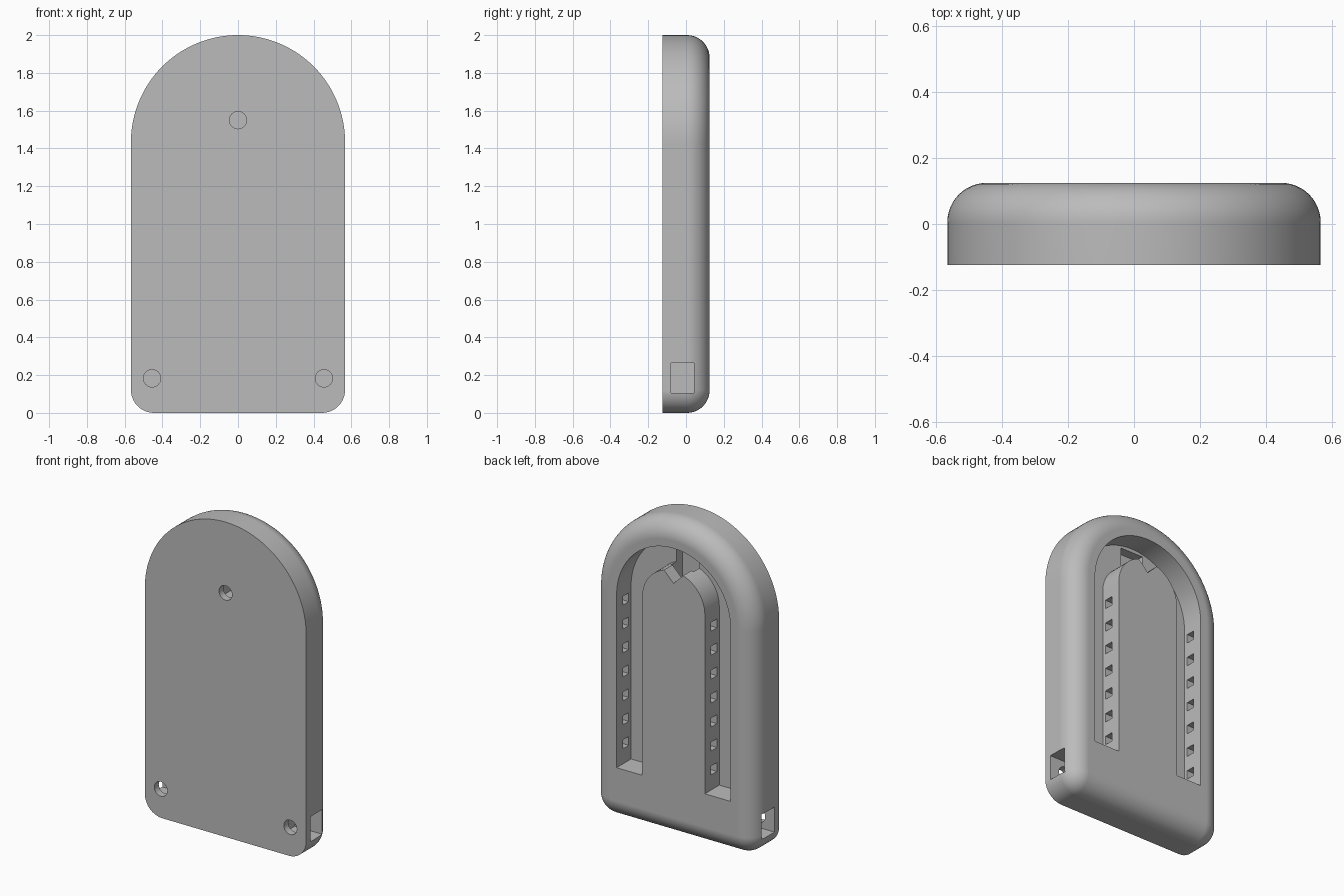
import bpy, bmesh, math

if "Cube" in bpy.data.objects:
    bpy.data.objects.remove(bpy.data.objects["Cube"], do_unlink=True)

HALF, DEPTH, FILLET = 0.567, 0.125, 0.12
ARCH_Z = 2.0 - HALF

grey = bpy.data.materials.new("plain_grey")
grey.use_nodes = True
grey.diffuse_color = (0.5, 0.5, 0.5, 1)
grey.node_tree.nodes["Principled BSDF"].inputs["Base Color"].default_value = (0.5, 0.5, 0.5, 1)


def arc(cx, cz, r, start, end, steps):
    """Points on an arc in the xz plane, angles in degrees."""
    angles = [math.radians(start + (end - start) * i / steps) for i in range(steps + 1)]
    return [(cx + r * math.cos(a), cz + r * math.sin(a)) for a in angles]


def loft(name, rings):
    """Closed solid through rings given as (outline, y)."""
    bm = bmesh.new()
    loops = [[bm.verts.new((x, y, z)) for x, z in pts] for pts, y in rings]
    for a, b in zip(loops, loops[1:]):
        for i in range(len(a)):
            j = (i + 1) % len(a)
            bm.faces.new((a[i], a[j], b[j], b[i]))
    bm.faces.new(loops[0])
    bm.faces.new(loops[-1])
    bmesh.ops.recalc_face_normals(bm, faces=bm.faces)
    mesh = bpy.data.meshes.new(name)
    bm.to_mesh(mesh)
    bm.free()
    mesh.materials.append(grey)
    obj = bpy.data.objects.new(name, mesh)
    bpy.context.collection.objects.link(obj)
    return obj


def prism(name, outline, y0, y1):
    return loft(name, [(outline, y0), (outline, y1)])


def box(name, x0, x1, y0, y1, z0, z1):
    return prism(name, [(x0, z0), (x1, z0), (x1, z1), (x0, z1)], y0, y1)


def body_outline(inset):
    """Arched outline with rounded lower corners, shrunk by inset."""
    corner = FILLET + 0.002
    r = corner - inset
    cx = HALF - corner
    return (arc(0, ARCH_Z, HALF - inset, 0, 180, 64)
            + arc(-cx, corner, r, 180, 270, 10)
            + arc(cx, corner, r, 270, 360, 10))


# Body: straight sides, rounded towards the back
rings = [(body_outline(0), -DEPTH)]
for i in range(13):
    t = math.radians(90 * i / 12)
    rings.append((body_outline(FILLET * (1 - math.cos(t))),
                  DEPTH - FILLET + FILLET * math.sin(t)))
body = loft("housing", rings)

cutters = []

# Arched channel around the central tongue
channel = ([(0.4, 0.333)] + arc(0, ARCH_Z, 0.4, 0, 180, 48) + [(-0.4, 0.333), (-0.22, 0.333)]
           + arc(0, 1.468, 0.22, 180, 0, 32) + [(0.22, 0.333)])
cutters.append(prism("channel_cutter", channel, -0.02, 0.2))

# Upper pocket and the V notch in the top of the tongue
cutters.append(box("upper_pocket_cutter", -0.08, 0.08, -0.08, 0.04, 1.48, 1.81))
notch = [(0, 1.61), (0.077, 1.687), (0.077, 1.78), (-0.077, 1.78), (-0.077, 1.687)]
cutters.append(prism("notch_cutter", notch, -0.05, 0.2))

# Screw holes from the front
for x, z in ((0, 1.55), (0.455, 0.183), (-0.455, 0.183)):
    cutters.append(prism("screw_hole_cutter", arc(x, z, 0.046, 0, 345, 23), -0.2, -0.04))

# Side pockets and the rows of slots in the channel walls
for s in (-1, 1):
    cutters.append(box("side_pocket_cutter", s * 0.37, s * 0.7, -0.08, 0.042, 0.104, 0.264))
    for i in range(7):
        z = 0.457 + 0.152 * i
        cutters.append(box("slot_cutter", s * 0.16, s * 0.46, 0.004, 0.062, z - 0.028, z + 0.028))

bpy.ops.object.select_all(action="DESELECT")
bpy.context.view_layer.objects.active = body
body.select_set(True)
for cutter in cutters:
    cutter.hide_render = True
    mod = body.modifiers.new("cut", "BOOLEAN")
    mod.operation = "DIFFERENCE"
    mod.solver = "EXACT"
    mod.object = cutter
    bpy.ops.object.modifier_apply(modifier=mod.name)
for cutter in cutters:
    bpy.data.objects.remove(cutter, do_unlink=True)

# Smooth rounding, crisp edges
bpy.ops.object.shade_smooth_by_angle(angle=math.radians(30))
weighted = body.modifiers.new("flat_faces", "WEIGHTED_NORMAL")
weighted.keep_sharp = True
